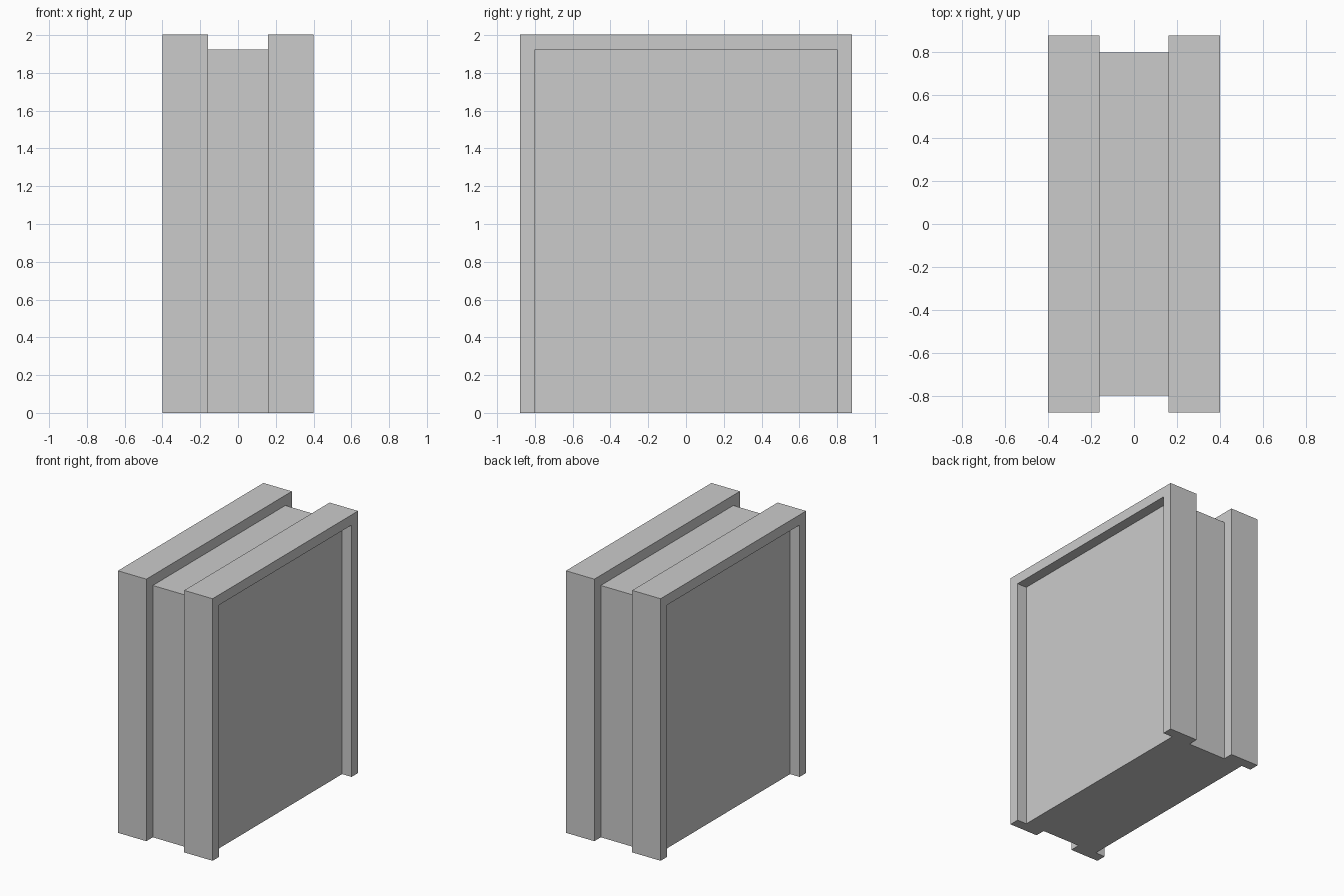
import bpy
import bmesh

if "Cube" in bpy.data.objects:
    bpy.data.objects.remove(bpy.data.objects["Cube"])

HALF_W, HEAD = 0.80, 1.924   # edge line of the core panel
LIP = 0.078                  # how far the casings stand proud

# Half cross-section across the thickness: (x, distance out from panel edge)
half = [(0.16, 0), (0.16, LIP), (0.40, LIP), (0.40, 0), (0.32, 0)]
profile = [(-x, d) for x, d in reversed(half)] + half

bm = bmesh.new()


def station(side, at_head):
    """Profile ring at a foot or at a mitred head corner."""
    return [bm.verts.new((x, side * (HALF_W + d * LIP / LIP), HEAD + d if at_head else 0))
            for x, d in profile]


# Sweep the casing and groove up one side, over the head and down the other
rings = [station(-1, False), station(-1, True), station(1, True), station(1, False)]
for a, b in zip(rings, rings[1:]):
    for i in range(len(profile) - 1):
        bm.faces.new((a[i], a[i + 1], b[i + 1], b[i]))

# Recessed panel on each broad side
for i in (0, -1):
    bm.faces.new([r[i] for r in rings])

# Flat underside
bm.faces.new(rings[0] + rings[3][::-1])

bmesh.ops.recalc_face_normals(bm, faces=bm.faces)
mesh = bpy.data.meshes.new("door_panel_with_casings")
bm.to_mesh(mesh)
bm.free()
door = bpy.data.objects.new("door_panel_with_casings", mesh)
bpy.context.collection.objects.link(door)
